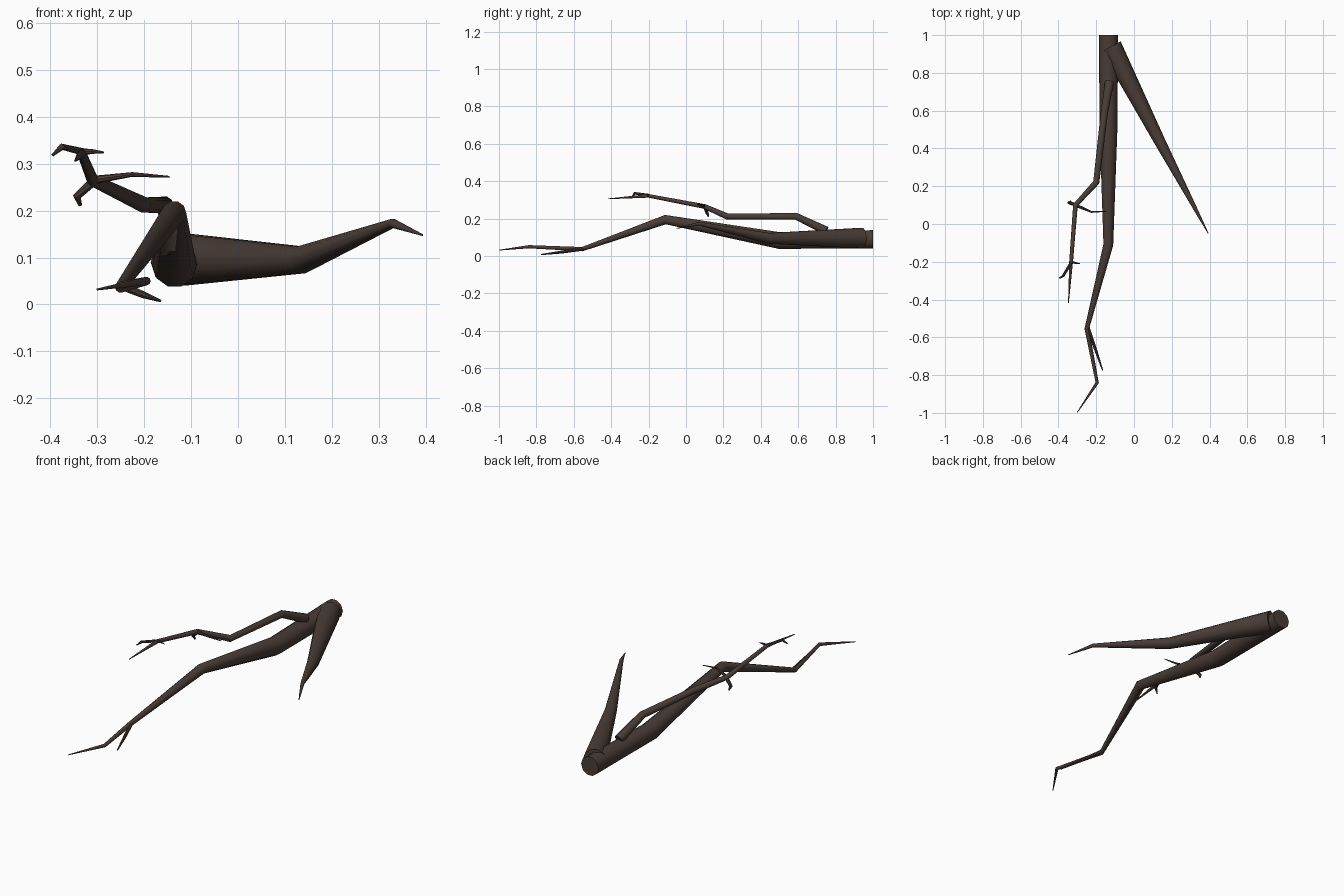
import bpy, bmesh, math
from mathutils import Vector

if "Cube" in bpy.data.objects:
    bpy.data.objects.remove(bpy.data.objects["Cube"])

bark = bpy.data.materials.new("dark bark brown")
bark.diffuse_color = (0.066, 0.046, 0.038, 1)
bark.use_nodes = True
bark.node_tree.nodes["Principled BSDF"].inputs["Base Color"].default_value = bark.diffuse_color


def limb(name, pts, sides=10):
    """Tapered tube with mitred rings along points (x, y, z, radius)."""
    bm = bmesh.new()
    pos = [Vector(p[:3]) for p in pts]
    rings = []
    for i, p in enumerate(pos):
        a = (p - pos[i - 1]).normalized() if i else None
        b = (pos[i + 1] - p).normalized() if i < len(pos) - 1 else None
        t = ((a or b) + (b or a)).normalized()
        up = Vector((0, 0, 1))
        u = t.cross(up).normalized()
        v = u.cross(t)
        r = pts[i][3]
        rings.append([bm.verts.new(p + r * (u * math.cos(k) + v * math.sin(k)))
                      for k in (2 * math.pi * j / sides for j in range(sides))])
    for r0, r1 in zip(rings, rings[1:]):
        for j in range(sides):
            k = (j + 1) % sides
            bm.faces.new((r0[j], r0[k], r1[k], r1[j]))
    bm.faces.new(rings[0])
    bm.faces.new(rings[-1])
    bmesh.ops.recalc_face_normals(bm, faces=bm.faces)
    me = bpy.data.meshes.new(name)
    bm.to_mesh(me)
    bm.free()
    me.materials.append(bark)
    ob = bpy.data.objects.new(name, me)
    bpy.context.collection.objects.link(ob)
    bpy.ops.object.select_all(action='DESELECT')
    ob.select_set(True)
    bpy.context.view_layer.objects.active = ob
    bpy.ops.object.shade_smooth_by_angle(angle=math.radians(40))
    return ob


# Main stem, from the thick broken end to the fork and on to its tip
limb("main_stem", [(-.135, 1.0, .09, .051), (-.135, .5, .083, .047),
                   (-.136, -.11, .195, .026), (-.25, -.555, .037, .012),
                   (-.195, -.84, .05, .009), (-.30, -.997, .032, .002)])
limb("stem_fork_twig", [(-.247, -.54, .04, .010), (-.205, -.66, .022, .008),
                        (-.166, -.775, .008, .003)], 8)

# Thick side branch
limb("side_branch", [(-.122, .94, .096, .058), (.135, .44, .095, .030),
                     (.33, .07, .173, .010), (.393, -.05, .148, .002)])

# Thin upper branch
limb("upper_branch", [(-.13, .75, .135, .024), (-.157, .59, .212, .019),
                      (-.2, .22, .212, .017), (-.31, .10, .265, .013),
                      (-.333, -.2, .322, .010), (-.347, -.417, .306, .002)])

# Small twigs on the upper branch
limb("lower_right_twig", [(-.31, .10, .265, .009), (-.225, .064, .277, .005),
                          (-.146, .067, .272, .002)], 8)
limb("lower_left_twig", [(-.305, .10, .265, .010), (-.343, .113, .230, .009),
                         (-.336, .12, .211, .004)], 8)
limb("upper_right_twig", [(-.335, -.2, .325, .008), (-.31, -.206, .326, .005),
                          (-.286, -.21, .324, .002)], 8)
limb("upper_left_twig", [(-.33, -.2, .325, .008), (-.375, -.275, .336, .007),
                         (-.395, -.287, .318, .003)], 8)
